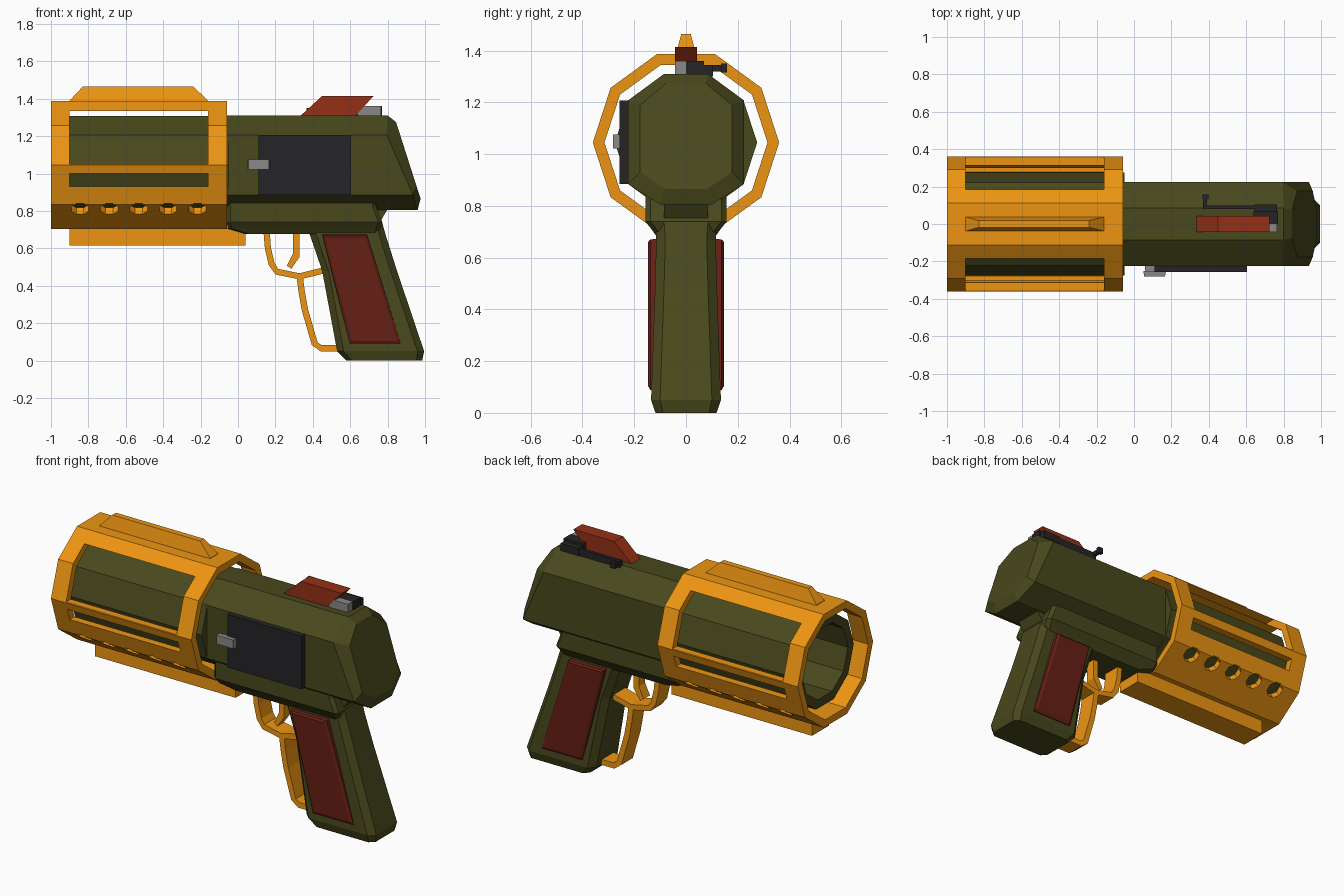
import bpy, bmesh, math
from mathutils import Vector, Matrix

if "Cube" in bpy.data.objects:
    bpy.data.objects.remove(bpy.data.objects["Cube"])

AX = 1.045  # height of the barrel axis


def mat(name, rgb):
    m = bpy.data.materials.new(name)
    m.diffuse_color = (*rgb, 1)
    m.use_nodes = True
    m.node_tree.nodes["Principled BSDF"].inputs["Base Color"].default_value = m.diffuse_color
    return m


GREEN = mat("olive", (0.065, 0.065, 0.012))
ORANGE = mat("orange", (0.85, 0.3, 0.006))
RED = mat("red", (0.3, 0.03, 0.008))
MAROON = mat("maroon", (0.13, 0.014, 0.007))
BLACK = mat("black", (0.018, 0.018, 0.02))
GREY = mat("grey", (0.25, 0.25, 0.25))


def finish(name, bm, material):
    bmesh.ops.recalc_face_normals(bm, faces=bm.faces)
    me = bpy.data.meshes.new(name)
    bm.to_mesh(me)
    bm.free()
    ob = bpy.data.objects.new(name, me)
    bpy.context.collection.objects.link(ob)
    if material:
        me.materials.append(material)
    return ob


def loft(name, rings, material, closed=False):
    """Skin a list of equal-length point rings; cap the ends unless closed."""
    bm = bmesh.new()
    vs = [[bm.verts.new(p) for p in r] for r in rings]
    n = len(vs[0])
    pairs = list(zip(vs, vs[1:])) + ([(vs[-1], vs[0])] if closed else [])
    for a, b in pairs:
        for i in range(n):
            j = (i + 1) % n
            bm.faces.new((a[i], a[j], b[j], b[i]))
    if not closed:
        bm.faces.new(vs[0])
        bm.faces.new(vs[-1])
    return finish(name, bm, material)


def deca(x, r):
    return [(x, r * math.cos(k * math.pi / 5), AX + r * math.sin(k * math.pi / 5)) for k in range(10)]


def prism(name, pts, y0, y1, material):
    """Side-view outline extruded across y."""
    return loft(name, [[(x, y, z) for x, z in pts] for y in (y0, y1)], material)


def box(name, x0, x1, y0, y1, z0, z1, material):
    return prism(name, [(x0, z0), (x1, z0), (x1, z1), (x0, z1)], y0, y1, material)


def slab(z, x0, x1, y, c):
    """Horizontal ring: rectangle with corners cut by c."""
    return [(x0 + c, -y, z), (x1 - c, -y, z), (x1, c - y, z), (x1, y - c, z),
            (x1 - c, y, z), (x0 + c, y, z), (x0, y - c, z), (x0, c - y, z)]


def ribbon(name, path, t, w, material):
    """Flat strip following a side-view path."""
    P = [Vector(p) for p in path]
    rings = []
    for i, p in enumerate(P):
        d = (P[min(i + 1, len(P) - 1)] - P[max(i - 1, 0)]).normalized()
        n = Vector((-d.y, d.x)) * t / 2
        a, b = p + n, p - n
        rings.append([(a.x, -w, a.y), (a.x, w, a.y), (b.x, w, b.y), (b.x, -w, b.y)])
    return loft(name, rings, material)


# Barrel shroud: ten-sided tube with windows, slots and round vents
shroud = loft("barrel_shroud", [deca(-1, .36), deca(-.06, .36), deca(-.06, .315), deca(-1, .315)],
              ORANGE, closed=True)
bm = bmesh.new()
for z0, z1 in ((1.05, 1.335), (.93, 1.0)):
    bmesh.ops.create_cube(bm, size=1, matrix=Matrix.Translation((-.53, 0, (z0 + z1) / 2))
                          @ Matrix.Diagonal((.74, 1, z1 - z0, 1)))
for s in (-1, 1):
    for k in range(5):
        m = (Matrix.Translation((-.845 + .157 * k, s * .262, .805))
             @ Matrix.Rotation(s * math.radians(36), 4, 'X') @ Matrix.Rotation(math.pi / 8, 4, 'Z'))
        bmesh.ops.create_cone(bm, cap_ends=True, segments=8, radius1=.05, radius2=.05, depth=.14, matrix=m)
cutter = finish("shroud_cutter", bm, None)
cutter.hide_render = True
mod = shroud.modifiers.new("vents", 'BOOLEAN')
mod.operation, mod.solver, mod.object = 'DIFFERENCE', 'EXACT', cutter
bpy.context.view_layer.update()
cut_mesh = bpy.data.meshes.new_from_object(shroud.evaluated_get(bpy.context.evaluated_depsgraph_get()))
shroud.modifiers.clear()
shroud.data = cut_mesh
bpy.data.objects.remove(cutter)

# Rails above and below the shroud
loft("top_rail", [[(-.9, -.04, 1.38), (-.16, -.04, 1.38), (-.16, .04, 1.38), (-.9, .04, 1.38)],
                  [(-.9, -.038, 1.39), (-.16, -.038, 1.39), (-.16, .038, 1.39), (-.9, .038, 1.39)],
                  [(-.83, -.018, 1.465), (-.24, -.018, 1.465), (-.24, .018, 1.465), (-.83, .018, 1.465)]], ORANGE)
box("bottom_rail", -.9, .04, -.08, .08, .615, .71, ORANGE)

# Barrel with open bore
loft("barrel", [deca(-.05, .275), deca(-.93, .275), deca(-.93, .22), deca(-.2, .22)], GREEN)

# Receiver with slanted, chamfered rear
HALF = [(.085, 1.31), (.225, 1.207), (.225, .885), (.1, .805)]
REAR = [(.075, 1.275), (.177, 1.19), (.177, .93), (.08, .865)]


def section(half, xs):
    right = [(x, y, z) for (y, z), x in zip(half, xs)]
    return right + [(x, -y, z) for x, y, z in reversed(right)]


loft("receiver", [section(HALF, [-.06] * 4), section(HALF, [.8, .795, .935, .96]),
                  section(REAR, [.845 + (1.275 - z) * .32 for y, z in REAR])], GREEN)

# Lower frame and grip
loft("lower_frame", [slab(.85, -.06, .74, .157, .02), slab(.82, -.06, .74, .157, .02),
                     slab(.74, -.06, .772, .157, .02), slab(.705, -.055, .76, .13, .02),
                     slab(.677, .04, .75, .11, .02)], GREEN)
prism("rear_neck", [(.65, .83), (.8, .81), (.765, .75), (.65, .72)], -.085, .085, GREEN)
loft("grip", [slab(.74, .36, .77, .115, .03), slab(.67, .385, .79, .115, .035),
              slab(.48, .45, .85, .12, .035), slab(.05, .53, .995, .135, .035),
              slab(0, .58, .985, .118, .03)], GREEN)
for s, side in ((-1, "right"), (1, "left")):
    loft(f"grip_panel_{side}", [
        [(.45, s * .1, .675), (.69, s * .1, .675), (.875, s * .1, .085), (.597, s * .1, .085)],
        [(.452, s * .138, .67), (.69, s * .138, .67), (.87, s * .138, .088), (.6, s * .138, .088)],
        [(.465, s * .147, .66), (.68, s * .147, .66), (.85, s * .147, .105), (.612, s * .147, .105)]], MAROON)

# Trigger, trigger guard and finger loop
ribbon("trigger_guard", [(.152, .7), (.16, .6), (.18, .515), (.208, .475), (.33, .45), (.47, .485)], .033, .055, ORANGE)
ribbon("finger_loop", [(.33, .45), (.34, .37), (.358, .27), (.41, .09), (.445, .065), (.56, .065)], .034, .055, ORANGE)
prism("trigger", [(.295, .7), (.33, .7), (.33, .555), (.285, .49), (.262, .507), (.295, .575)], -.03, .03, ORANGE)

# Side plate and its knob
box("side_plate", .11, .605, -.257, -.2, .885, 1.207, BLACK)
prism("plate_knob_stem", [(.06, 1.03), (.17, 1.03), (.17, 1.065), (.06, 1.065)], -.26, -.21, GREY)
loft("plate_knob", [[(x, y, z) for x, z in ((a, 1.022), (b, 1.022), (b, 1.075), (a, 1.075))]
                    for a, b, y in ((.05, .172, -.25), (.055, .165, -.282))], GREY)

# Hammer, catch and lever on top
prism("hammer", [(.33, 1.305), (.45, 1.415), (.725, 1.415), (.625, 1.305)], -.042, .042, RED)
prism("catch", [(.64, 1.305), (.765, 1.305), (.765, 1.36), (.67, 1.36), (.64, 1.34)], -.042, 0, GREY)
box("lever_base", .64, .77, 0, .07, 1.3, 1.36, BLACK)
box("lever_pivot", .645, .765, .06, .105, 1.3, 1.345, BLACK)
box("lever_bar", .37, .66, .08, .1, 1.295, 1.34, BLACK)
box("lever_arm", .37, .39, .09, .155, 1.32, 1.345, BLACK)
box("lever_tip", .365, .397, .135, .158, 1.315, 1.35, BLACK)
